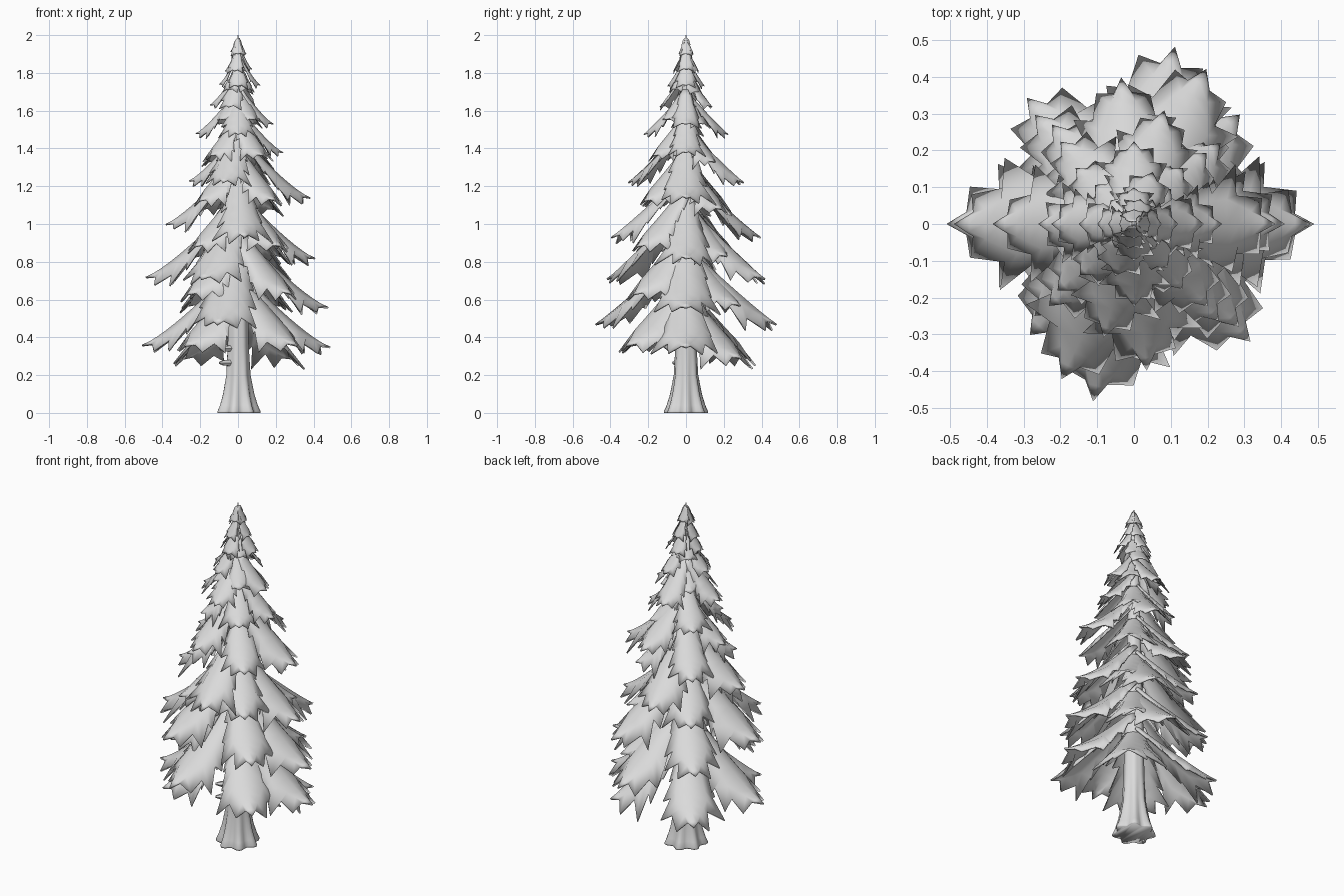
import bpy, bmesh, math, random
from math import sin, cos, pi, radians

random.seed(4)
cube = bpy.data.objects.get("Cube")
if cube:
    bpy.data.objects.remove(cube, do_unlink=True)

grey = bpy.data.materials.new("pale_grey")
grey.use_nodes = True
grey.diffuse_color = (0.71, 0.71, 0.71, 1)
grey.node_tree.nodes["Principled BSDF"].inputs["Base Color"].default_value = grey.diffuse_color


def finish(name, bm, angle, thickness=0):
    """Turn a bmesh into a shaded object, optionally thickened."""
    bmesh.ops.remove_doubles(bm, verts=bm.verts, dist=0.0005)
    bmesh.ops.recalc_face_normals(bm, faces=bm.faces)
    mesh = bpy.data.meshes.new(name)
    bm.to_mesh(mesh)
    bm.free()
    mesh.materials.append(grey)
    obj = bpy.data.objects.new(name, mesh)
    bpy.context.collection.objects.link(obj)
    bpy.ops.object.select_all(action='DESELECT')
    obj.select_set(True)
    bpy.context.view_layer.objects.active = obj
    bpy.ops.object.shade_smooth_by_angle(angle=radians(angle))
    if thickness:
        mod = obj.modifiers.new("thickness", 'SOLIDIFY')
        mod.thickness = thickness
        mod.offset = -1


def bridge(bm, rows, closed=False):
    """Join consecutive rows of vertices with quads."""
    for low, high in zip(rows, rows[1:]):
        count = len(low)
        for j in range(count if closed else count - 1):
            k = (j + 1) % count
            bm.faces.new((low[j], low[k], high[k], high[j]))


def add_frond(bm, azimuth, reach, tip_z, curl, breadth=1):
    """Drooping arched bough with a barbed edge, narrow at the trunk."""
    a = radians(azimuth)
    steps = 11 if reach > 0.2 else 7
    half = breadth * (0.25 * reach + 0.028)
    drop = 0.7 * reach + 0.055
    start = min(0.02, reach * 0.2)
    rows = []
    for i in range(steps + 1):
        s = i / steps
        width = half * min(0.4 + 1.1 * s, 1.1, 3 * (1 - s))
        row = []
        for t in (-1, -0.5, 0, 0.5, 1):
            w, along = width * t, s
            if abs(t) == 1 and 0 < i < steps:
                if i % 2:
                    w *= random.uniform(0.95, 1.2)
                    along += random.uniform(0.04, 0.1)
                else:
                    w *= random.uniform(0.65, 0.85)
                    along -= 0.02
            along = min(along, 1)
            r = start + (reach - start) * along
            z = tip_z + drop * (1 - along) ** curl - 0.68 * abs(w * t)
            row.append(bm.verts.new((r * cos(a) - w * sin(a), r * sin(a) + w * cos(a), z)))
        rows.append(row)
    bridge(bm, rows)


# Trunk with a flared, lobed foot
trunk_profile = [(0, 0.105), (0.008, 0.106), (0.04, 0.094), (0.1, 0.079), (0.2, 0.063),
                 (0.35, 0.056), (0.8, 0.047), (1.4, 0.032), (1.8, 0.022), (1.92, 0.015),
                 (2, 0.0015)]
bm = bmesh.new()
rings = []
sides = 42
for z, radius in trunk_profile:
    lobe = 0.12 * max(0, 1 - z / 0.4) ** 1.5 + 0.015
    ring = []
    for j in range(sides):
        a = 2 * pi * j / sides
        r = radius * (1 + lobe * cos(7 * a))
        ring.append(bm.verts.new((r * cos(a), r * sin(a), z)))
    rings.append(ring)
bridge(bm, rings, closed=True)
bm.faces.new(rings[0])
bm.faces.new(rings[-1])
finish("trunk", bm, 180)

# Broken twig stubs low on the trunk
for n, z in enumerate((0.265, 0.34)):
    bm = bmesh.new()
    a = radians(215)
    stub_rings = []
    for r, size in ((0.04, 0.02), (0.09, 0.016), (0.12, 0.006)):
        stub_rings.append([bm.verts.new((r * cos(a) - size * cos(b) * sin(a),
                                         r * sin(a) + size * cos(b) * cos(a),
                                         z + size * sin(b)))
                           for b in (k * pi / 3 for k in range(6))])
    bridge(bm, stub_rings, closed=True)
    bm.faces.new(stub_rings[-1])
    bm.faces.new(stub_rings[0])
    finish("twig_stub_%d" % (n + 1), bm, 40)

# Each tier: left bough, right bough, front/back pair and its turn, diagonals (reach, tip height)
tiers = [
    ((0.49, 0.35), (0.51, 0.36), (0.495, 0.47), 77, (0.45, 0.29)),
    ((0.48, 0.56), (0.49, 0.72), (0.465, 0.71), 65, (0.4, 0.57)),
    ((0.41, 0.82), (0.385, 1.0), (0.4, 0.93), 95, (0.35, 0.83)),
    ((0.385, 1.14), (0.26, 1.23), (0.32, 1.22), 75, (0.3, 1.08)),
    ((0.24, 1.38), (0.225, 1.48), (0.225, 1.475), 90, (0.22, 1.33)),
    ((0.19, 1.53), (0.15, 1.63), (0.15, 1.62), 70, (0.15, 1.53)),
    ((0.12, 1.735), (0.1, 1.74), (0.1, 1.73), 90, (0.09, 1.7)),
    ((0.075, 1.82), (0.07, 1.81), (0.07, 1.81), 75, None),
    ((0.045, 1.9), (0.04, 1.89), (0.04, 1.9), 90, None),
]
for n, (left, right, pair, turn, diagonal) in enumerate(tiers):
    bm = bmesh.new()
    add_frond(bm, 0, *left, 1.25)
    add_frond(bm, 180, *right, 1.25)
    for flip in (0, 180):
        add_frond(bm, turn + flip, *pair, 1.08)
        if diagonal:
            reach, z = diagonal
            lift = 0.15 * reach if flip else 0
            add_frond(bm, 131 + flip + random.uniform(-6, 6), reach, z + lift, 1.15, 1.1)
            add_frond(bm, 47 + flip + random.uniform(-6, 6), reach * 0.92, z + lift, 1.15, 1.2)
    finish("bough_tier_%d" % (n + 1), bm, 60, 0.002 + 0.016 * left[0])
